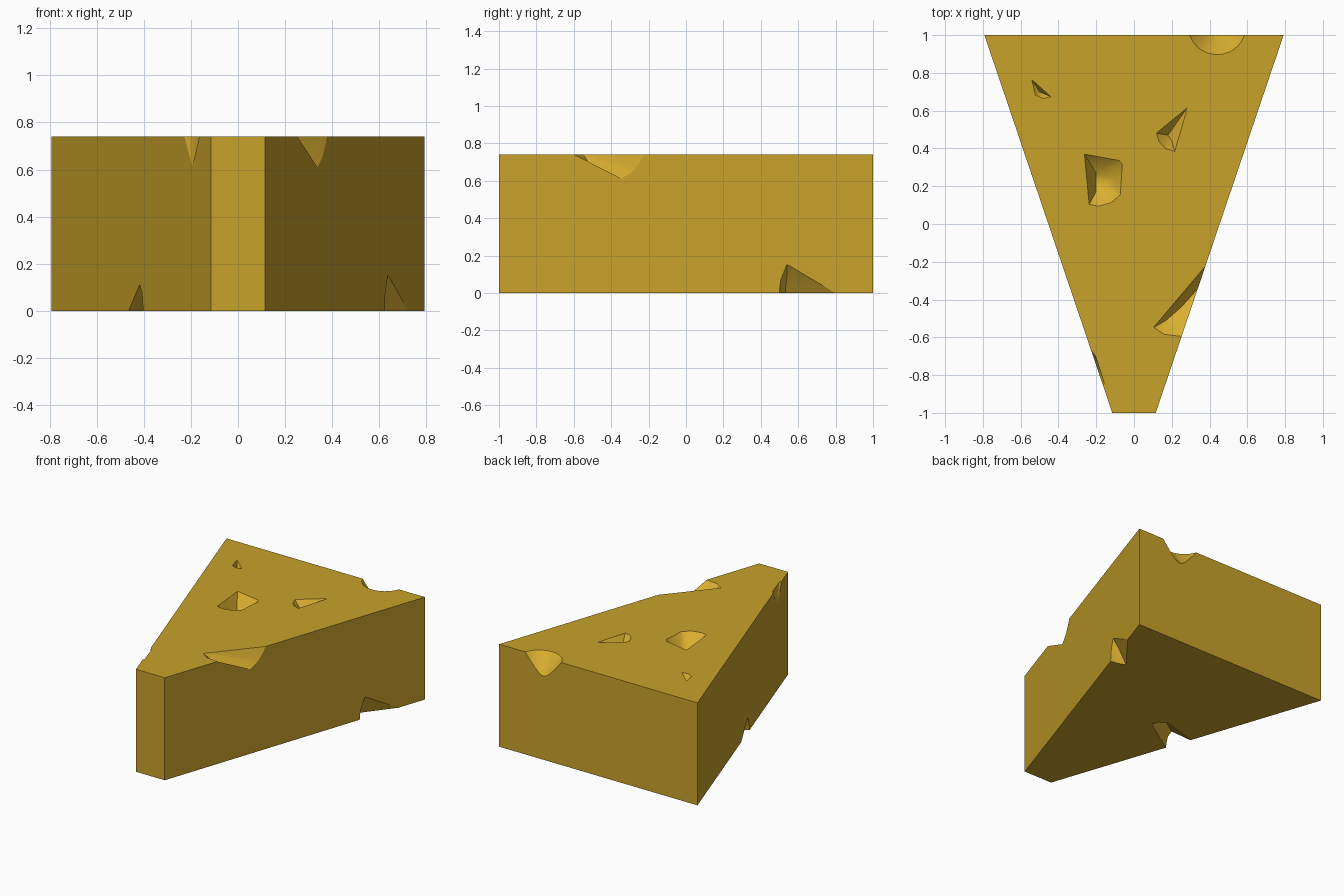
import bpy, bmesh, math

if "Cube" in bpy.data.objects:
    bpy.data.objects.remove(bpy.data.objects["Cube"])

H = 0.74       # wedge height
T = H + 0.006  # just above the top face
B = -0.006     # just below the bottom face


def material(name, rgb):
    m = bpy.data.materials.new(name)
    m.diffuse_color = (*rgb, 1)
    m.use_nodes = True
    m.node_tree.nodes["Principled BSDF"].inputs["Base Color"].default_value = m.diffuse_color
    return m


def new_object(name, bm, mat):
    mesh = bpy.data.meshes.new(name)
    bm.to_mesh(mesh)
    bm.free()
    mesh.materials.append(mat)
    ob = bpy.data.objects.new(name, mesh)
    bpy.context.collection.objects.link(ob)
    return ob


rind = material("cheese", (0.584, 0.361, 0.024))
inside = material("cheese_hole", (0.70, 0.43, 0.03))

# Tapered wedge extruded from its plan outline
bm = bmesh.new()
plan = [(-0.115, -1), (0.115, -1), (0.792, 1), (-0.792, 1)]
face = bm.faces.new([bm.verts.new((x, y, 0)) for x, y in plan])
ext = bmesh.ops.extrude_face_region(bm, geom=[face])
bmesh.ops.translate(bm, vec=(0, 0, H),
                    verts=[v for v in ext["geom"] if isinstance(v, bmesh.types.BMVert)])
bmesh.ops.recalc_face_normals(bm, faces=bm.faces)
cheese = new_object("cheese_wedge", bm, rind)

# Round notch at the back edge: a cone pointing down
back_notch = [(0.44, 1.05, 0.54)]
for i in range(32):
    a = math.tau * i / 32
    back_notch.append((0.44 + 0.158 * math.cos(a), 1.05 + 0.158 * math.sin(a), T))

# Every other hole is the hull of its rim and deepest points
holes = [
    back_notch,
    # large top hole
    [(-0.266, 0.376, T), (-0.074, 0.341, T), (-0.058, 0.32, T), (-0.07, 0.15, T),
     (-0.12, 0.107, T), (-0.19, 0.089, T), (-0.24, 0.1, T),
     (-0.2, 0.27, 0.64), (-0.15, 0.2, 0.64), (-0.2, 0.17, 0.65), (-0.11, 0.24, 0.66)],
    # right top hole
    [(0.29, 0.627, T), (0.113, 0.482, T), (0.13, 0.43, T), (0.165, 0.395, T),
     (0.217, 0.378, T), (0.18, 0.47, 0.67), (0.2, 0.44, 0.68)],
    # small top hole
    [(-0.546, 0.772, T), (-0.525, 0.68, T), (-0.48, 0.66, T), (-0.432, 0.67, T),
     (-0.5, 0.7, 0.69)],
    # right top edge notch
    [(0.40, -0.195, T), (0.098, -0.552, T), (0.16, -0.592, T), (0.255, -0.603, T),
     (0.354, -0.325, 0.607), (0.378, -0.26, 0.648), (0.395, -0.22, 0.69),
     (0.25, -0.44, 0.63), (0.17, -0.51, 0.68)],
    # right bottom edge notch
    [(0.747, 0.832, B), (0.51, 0.53, B), (0.56, 0.51, B), (0.632, 0.497, B),
     (0.636, 0.505, 0.08), (0.648, 0.54, 0.167), (0.59, 0.54, 0.10)],
    # left bottom edge notch
    [(-0.473, 0.037, B), (-0.2, 0.12, B), (-0.145, 0.09, B), (-0.12, 0.036, B),
     (-0.41, -0.156, B), (-0.415, -0.14, 0.08), (-0.424, -0.111, 0.112),
     (-0.27, 0, 0.1)],
    # left top edge sliver
    [(-0.243, -0.645, T), (-0.168, -0.867, T), (-0.203, -0.763, 0.59),
     (-0.205, -0.695, T), (-0.156, -0.845, T), (-0.185, -0.77, 0.65)],
]

bm = bmesh.new()
for pts in holes:
    verts = [bm.verts.new(p) for p in pts]
    res = bmesh.ops.convex_hull(bm, input=verts)
    junk = {v for v in res["geom_interior"] if isinstance(v, bmesh.types.BMVert)}
    bmesh.ops.delete(bm, geom=list(junk), context='VERTS')
bmesh.ops.recalc_face_normals(bm, faces=bm.faces)
cutter = new_object("hole_cutter", bm, inside)
cutter.hide_render = True

# Carve the holes, then smooth their insides
mod = cheese.modifiers.new("holes", 'BOOLEAN')
mod.operation = 'DIFFERENCE'
mod.solver = 'EXACT'
mod.material_mode = 'TRANSFER'
mod.object = cutter
bpy.context.view_layer.objects.active = cheese
cheese.select_set(True)
bpy.ops.object.modifier_apply(modifier=mod.name)
bpy.data.objects.remove(cutter)
bpy.ops.object.shade_smooth_by_angle(angle=math.radians(50))
for poly in cheese.data.polygons:
    if poly.material_index == 0:
        poly.use_smooth = False
